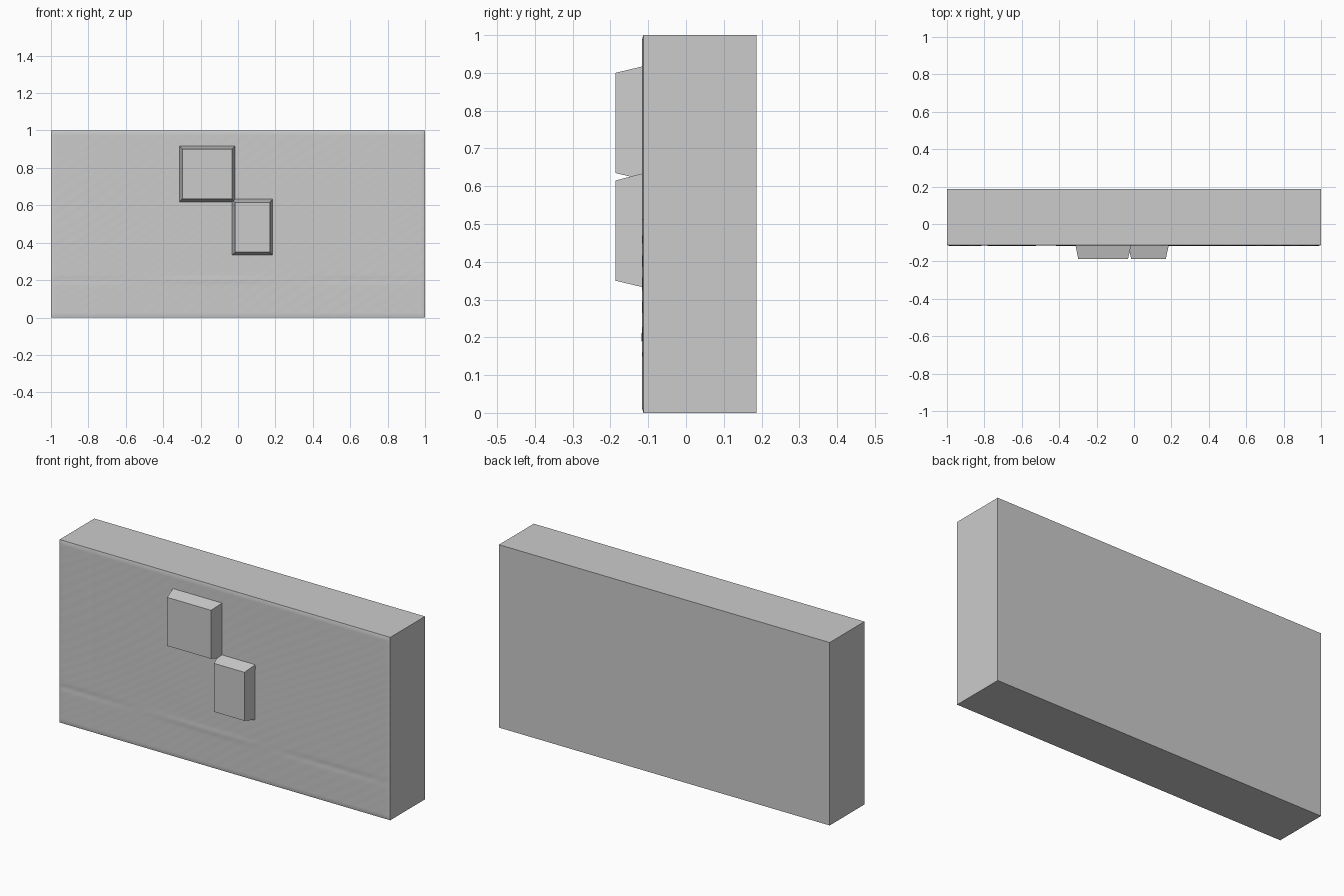
import bpy, bmesh, math
from mathutils import Matrix, Vector

cube = bpy.data.objects.get("Cube")
if cube:
    bpy.data.objects.remove(cube, do_unlink=True)

BACK, FRONT, BLOCK_FRONT = 0.187, -0.113, -0.187

grey = bpy.data.materials.new("plain_grey")
grey.use_nodes = True
grey.diffuse_color = (0.6, 0.6, 0.6, 1)
grey.node_tree.nodes["Principled BSDF"].inputs["Base Color"].default_value = (0.6, 0.6, 0.6, 1)


def add_object(name, bm):
    bmesh.ops.recalc_face_normals(bm, faces=bm.faces[:])
    mesh = bpy.data.meshes.new(name)
    bm.to_mesh(mesh)
    bm.free()
    mesh.materials.append(grey)
    obj = bpy.data.objects.new(name, mesh)
    bpy.context.collection.objects.link(obj)
    return obj


def bump(value, centre, width):
    return math.exp(-((value - centre) / width) ** 2)


def relief(x, z):
    """Depth of the faintly weathered front surface."""
    warp = math.sin(4 * x + 1) + math.sin(7 * z - 2 * x)
    ripple = 0.0002 * math.sin(80 * x - 120 * z + 3 * warp)
    swell = 0.0006 * math.sin(3 * x + 2 * z) * math.sin(6 * z)
    ledge = 0.002 * bump(z, 0.2, 0.012) * math.cos(4 * x + 0.5)
    strip = 0.001 * bump(x, -0.8, 0.015)
    return 0.003 + ripple + swell + ledge - strip


# Wall: finely divided front sheet, extruded to a flat back
bm = bmesh.new()
place = (Matrix.Translation((0, FRONT, 0.5)) @ Matrix.Rotation(math.pi / 2, 4, "X")
         @ Matrix.Diagonal((1, 0.5, 1, 1)))
bmesh.ops.create_grid(bm, x_segments=160, y_segments=80, size=1, matrix=place)
for v in bm.verts:
    if not v.is_boundary:
        v.co.y -= relief(v.co.x, v.co.z)
rim = [e for e in bm.edges if e.is_boundary]
sides = bmesh.ops.extrude_edge_only(bm, edges=rim)["geom"]
for v in sides:
    if isinstance(v, bmesh.types.BMVert):
        v.co.y = BACK
back_rim = [e for e in sides if isinstance(e, bmesh.types.BMEdge) and e.is_boundary]
bmesh.ops.edgeloop_fill(bm, edges=back_rim)
wall = add_object("wall_slab", bm)
bpy.context.view_layer.objects.active = wall
wall.select_set(True)
bpy.ops.object.shade_smooth_by_angle(angle=math.radians(30))


# Blocks: boxes that taper towards the front
def tapered_block(name, base, face):
    bm = bmesh.new()
    bmesh.ops.create_cube(bm, size=1)
    for v in bm.verts:
        at_front = v.co.y < 0
        x0, x1, z0, z1 = face if at_front else base
        v.co = Vector((x1 if v.co.x > 0 else x0,
                       BLOCK_FRONT if at_front else FRONT + 0.01,
                       z1 if v.co.z > 0 else z0))
    return add_object(name, bm)


tapered_block("upper_block", (-0.315, -0.013, 0.615, 0.92), (-0.298, -0.032, 0.635, 0.9))
tapered_block("lower_block", (-0.034, 0.188, 0.33, 0.637), (-0.015, 0.17, 0.35, 0.615))
